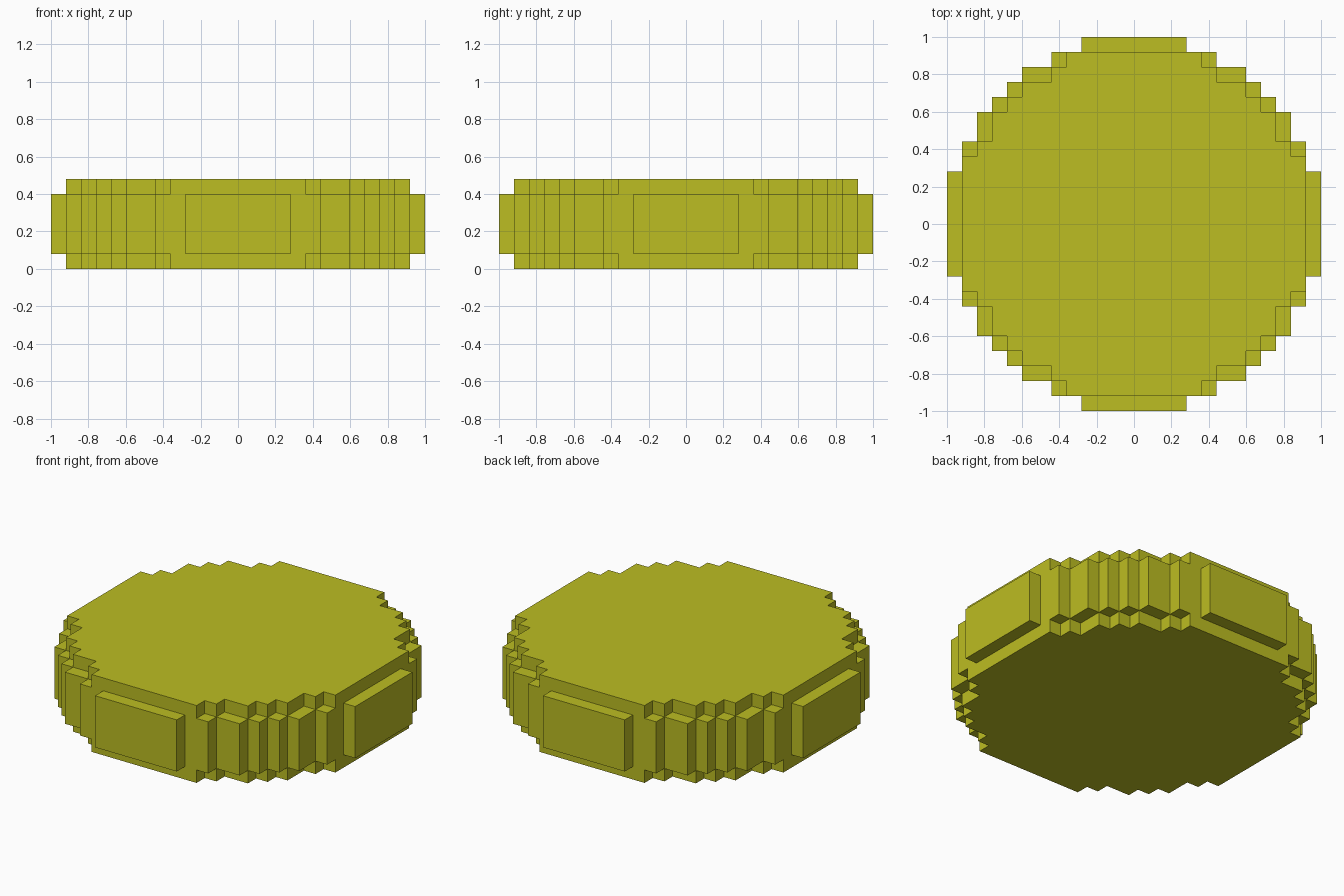
import bpy
import bmesh

if "Cube" in bpy.data.objects:
    bpy.data.objects.remove(bpy.data.objects["Cube"], do_unlink=True)

olive = bpy.data.materials.new("olive yellow")
olive.use_nodes = True
COLOUR = (0.503, 0.509, 0.016, 1.0)
olive.diffuse_color = COLOUR
olive.node_tree.nodes["Principled BSDF"].inputs["Base Color"].default_value = COLOUR

HEIGHT = 0.48            # full thickness of the disc
LOW, HIGH = 0.08, 0.40   # raised band around the rim


def add_prism(bm, outline, z0, z1):
    """Extrude a flat outline between two heights."""
    face = bm.faces.new([bm.verts.new((x, y, z0)) for x, y in outline])
    top = bmesh.ops.extrude_face_region(bm, geom=[face])["geom"]
    verts = [g for g in top if isinstance(g, bmesh.types.BMVert)]
    bmesh.ops.translate(bm, vec=(0, 0, z1 - z0), verts=verts)


def add_box(bm, x0, x1, y0, y1):
    add_prism(bm, [(x0, y0), (x1, y0), (x1, y1), (x0, y1)], LOW, HIGH)


def finish(bm, name):
    bmesh.ops.recalc_face_normals(bm, faces=bm.faces[:])
    mesh = bpy.data.meshes.new(name)
    bm.to_mesh(mesh)
    bm.free()
    mesh.materials.append(olive)
    obj = bpy.data.objects.new(name, mesh)
    bpy.context.collection.objects.link(obj)
    return obj


# Stepped outline of one quarter, from the +x side round to the +y side
steps = [0.36, 0.44, 0.60, 0.68, 0.76, 0.84, 0.92]
quarter = []
for i, y in enumerate(steps):
    x = steps[-1 - i]
    quarter.append((x, y))
    if i < len(steps) - 1:
        quarter.append((steps[-2 - i], y))

# Core disc: quarter outline turned four times
outline = []
for turn in range(4):
    outline += quarter
    quarter = [(-y, x) for x, y in quarter]
bm = bmesh.new()
add_prism(bm, outline, 0.0, HEIGHT)
finish(bm, "core_disc")

# Blocks filling the stair notches, mirrored to all four corners
bm = bmesh.new()
for i in range(len(steps) - 1):
    add_box(bm, steps[-2 - i], steps[-1 - i], steps[i], steps[i + 1])
blocks = finish(bm, "corner_blocks")
mirror = blocks.modifiers.new("Mirror", 'MIRROR')
mirror.use_axis = (True, True, False)
mirror.use_clip = False
mirror.use_mirror_merge = False

# Raised panel on each of the four flat sides
for name, box in {
    "front_panel": (-0.28, 0.28, -1.0, -0.92),
    "back_panel": (-0.28, 0.28, 0.92, 1.0),
    "left_panel": (0.92, 1.0, -0.28, 0.28),
    "right_panel": (-1.0, -0.92, -0.28, 0.28),
}.items():
    bm = bmesh.new()
    add_box(bm, *box)
    finish(bm, name)
